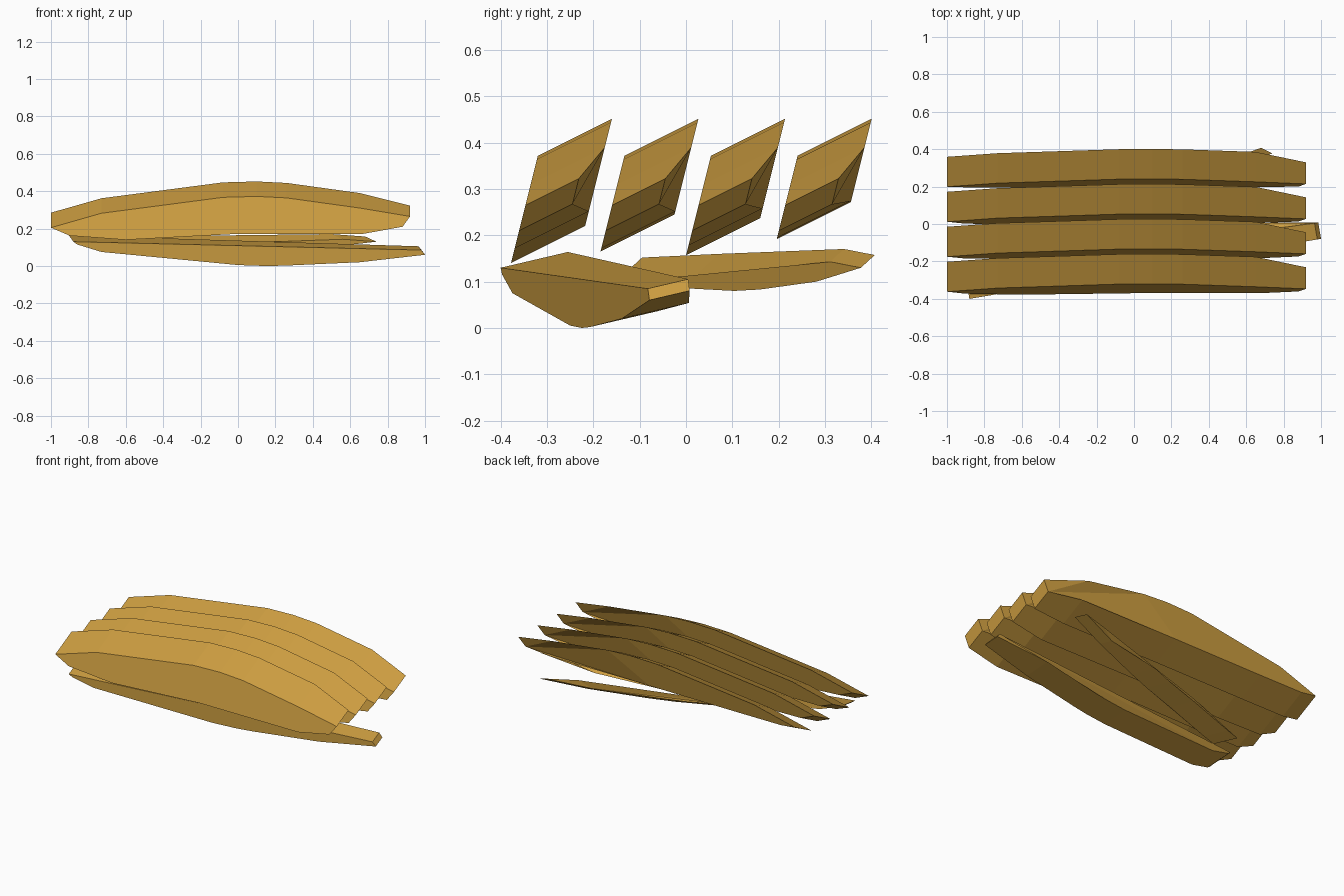
import bpy
import bmesh

old = bpy.data.objects.get("Cube")
if old:
    bpy.data.objects.remove(old, do_unlink=True)

wood = bpy.data.materials.new("golden_wood")
wood.use_nodes = True
colour = (0.61, 0.34, 0.052, 1)
wood.diffuse_color = colour
wood.node_tree.nodes["Principled BSDF"].inputs["Base Color"].default_value = colour
wood.node_tree.nodes["Principled BSDF"].inputs["Roughness"].default_value = 0.9


def slab(name, profile, front_y, depth, taper):
    """Extrude an x-z profile backwards; front_y places it, taper thins its depth."""
    bm = bmesh.new()
    front, back = [], []
    for x, z in profile:
        y, k = front_y(x, z), taper(x)
        front.append(bm.verts.new((x, y, z)))
        back.append(bm.verts.new((x + depth[0] * k, y + depth[1] * k, z + depth[2] * k)))
    bm.faces.new(front)
    bm.faces.new(back[::-1])
    n = len(front)
    for i in range(n):
        j = (i + 1) % n
        bm.faces.new((front[j], front[i], back[i], back[j]))
    bmesh.ops.triangulate(bm, faces=[f for f in bm.faces if len(f.verts) > 4])
    bmesh.ops.recalc_face_normals(bm, faces=bm.faces[:])
    mesh = bpy.data.meshes.new(name)
    bm.to_mesh(mesh)
    bm.free()
    mesh.materials.append(wood)
    ob = bpy.data.objects.new(name, mesh)
    bpy.context.collection.objects.link(ob)
    return ob


# Four leaning upper slabs with an arched top edge and a pointed end
arch = [(-1, .205), (-.73, .282), (-.08, .367), (.1, .372), (.26, .364), (.65, .31), (.92, .265)]
undersides = [(.14, .172), (.165, .172), (.157, .178), (.192, .195)]
for i, (dip, middle) in enumerate(undersides):
    base = [(.88, .21), (.67, middle), (0, middle), (-.6, dip), (-.9, max(dip, .162))]
    slab(f"upper_slab_{i + 1}", arch + base,
         lambda x, z: -.32 + i * .187 + .25 * (z - .372),
         (0, .16, .08), lambda x: .72 if x > .85 else 1)

# Lower front slab, lying with its arch downwards
front_profile = [(-.88, .13), (.98, .085), (1, .06), (.65, .02), (.25, .002), (.15, 0),
                 (0, .005), (-.73, .075), (-.86, .115)]
slab("lower_front_slab", front_profile, lambda x, z: -.25 + .171 * x,
     (-.025, .145, .034), lambda x: .6 if x > .9 else 1)

# Lower back slab, thinner and turned further
back_profile = [(-.7, .097), (-.25, .105), (.56, .143), (.74, .13), (.48, .1), (.15, .083),
                (0, .08), (-.25, .088), (-.6, .092)]
slab("lower_back_slab", back_profile, lambda x, z: .104 + .37 * x,
     (-.12, .06, .055), lambda x: .5 if x > .4 else 1)
